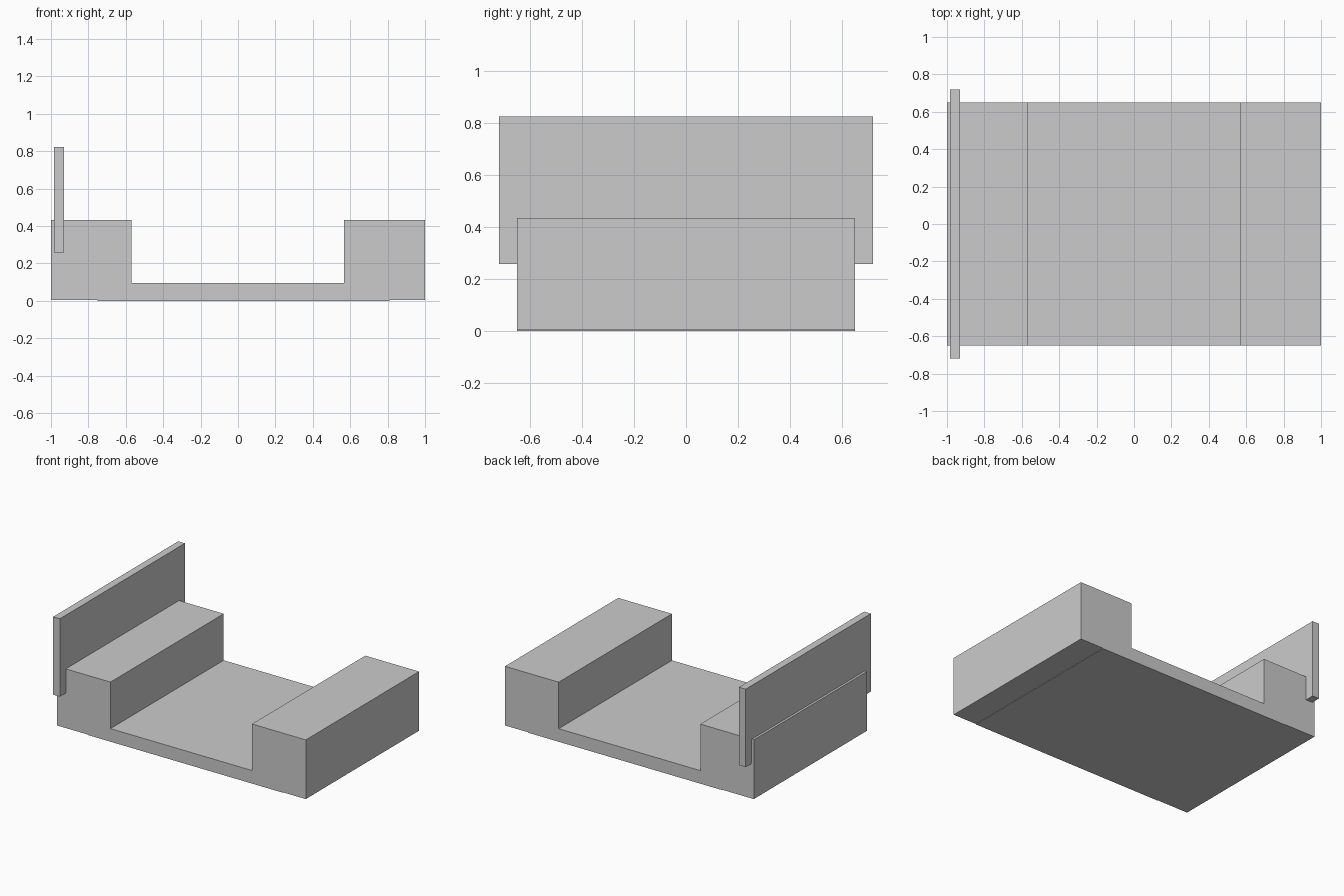
import bpy, bmesh

if "Cube" in bpy.data.objects:
    bpy.data.objects.remove(bpy.data.objects["Cube"])


def extrude_profile(name, points, half_depth):
    """Extrude an XZ profile symmetrically along Y."""
    bm = bmesh.new()
    face = bm.faces.new([bm.verts.new((x, -half_depth, z)) for x, z in points])
    ext = bmesh.ops.extrude_face_region(bm, geom=[face])
    verts = [g for g in ext["geom"] if isinstance(g, bmesh.types.BMVert)]
    bmesh.ops.translate(bm, verts=verts, vec=(0, 2 * half_depth, 0))
    bmesh.ops.recalc_face_normals(bm, faces=bm.faces)
    mesh = bpy.data.meshes.new(name)
    bm.to_mesh(mesh)
    bm.free()
    obj = bpy.data.objects.new(name, mesh)
    bpy.context.collection.objects.link(obj)
    return obj


# U-shaped body with a hairline raised step at both ends of the underside
lift = 0.003
extrude_profile("channel_base", [
    (-1, lift), (-0.75, lift), (-0.75, 0), (0.81, 0), (0.81, lift), (1, lift),
    (1, 0.433), (0.568, 0.433), (0.568, 0.095),
    (-0.57, 0.095), (-0.57, 0.433), (-1, 0.433),
], 0.65)

# Upright plate set into the left block, overhanging front and back
extrude_profile("upright_panel", [
    (-0.983, 0.257), (-0.929, 0.257), (-0.929, 0.823), (-0.983, 0.823),
], 0.718)
